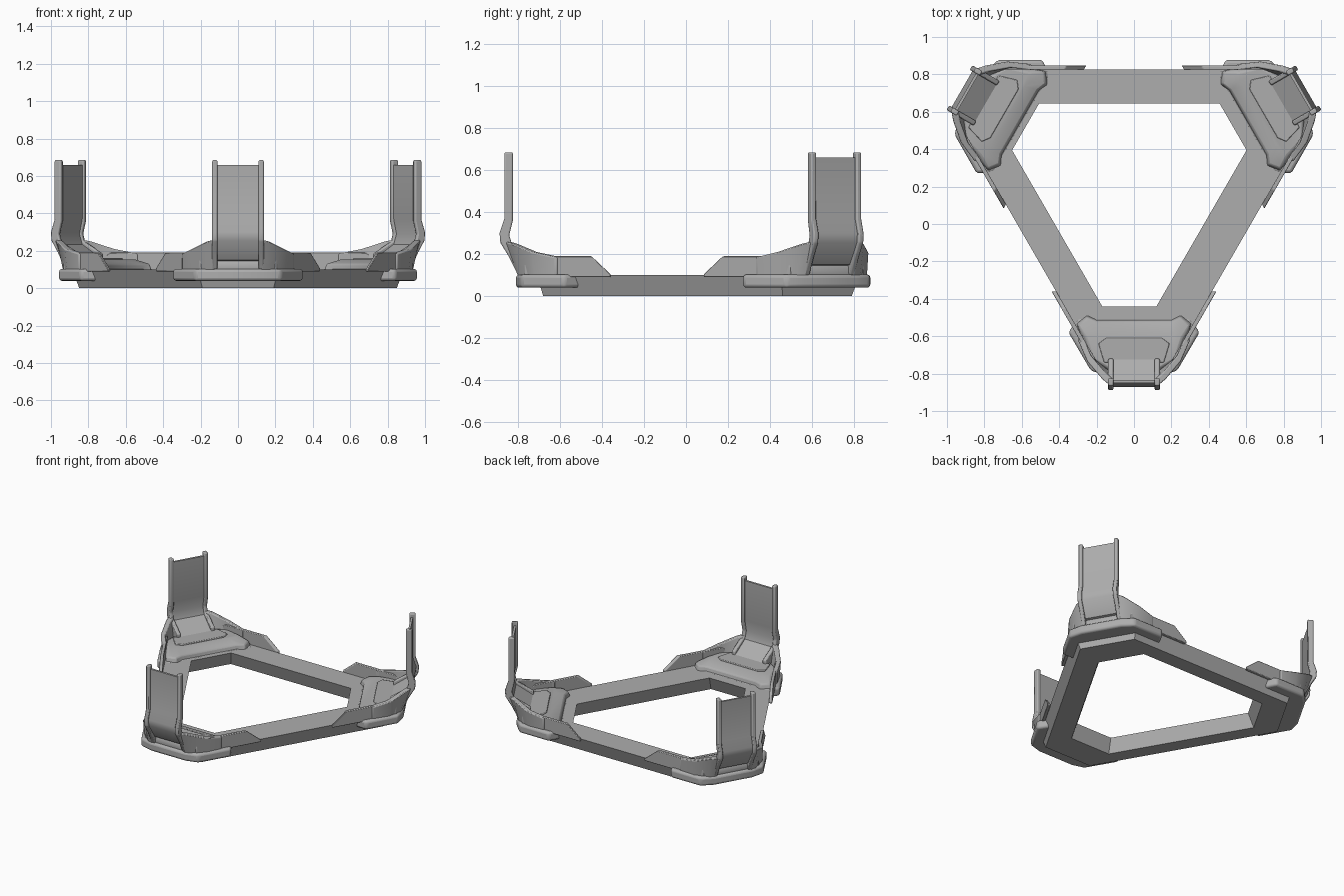
import bpy, bmesh
from math import radians
from mathutils import Matrix, Vector

if "Cube" in bpy.data.objects:
    bpy.data.objects.remove(bpy.data.objects["Cube"], do_unlink=True)

GREY = (0.42, 0.42, 0.42, 1)
mat = bpy.data.materials.new("grey_metal")
mat.use_nodes = True
mat.diffuse_color = GREY
mat.node_tree.nodes["Principled BSDF"].inputs["Base Color"].default_value = GREY
CENTRE = Matrix.Translation((0, 0.19, 0))


def finish(bm, name, bevel=0.0, turn=0, segments=2):
    """Turn a bmesh into a grey object, rotated to its corner of the frame."""
    bmesh.ops.recalc_face_normals(bm, faces=bm.faces)
    me = bpy.data.meshes.new(name)
    bm.to_mesh(me)
    bm.free()
    me.transform(CENTRE @ Matrix.Rotation(radians(turn), 4, 'Z') @ CENTRE.inverted())
    me.materials.append(mat)
    ob = bpy.data.objects.new(name, me)
    bpy.context.collection.objects.link(ob)
    if bevel:
        mod = ob.modifiers.new("soft_edges", 'BEVEL')
        mod.width, mod.segments = bevel, segments
        mod.limit_method, mod.angle_limit = 'ANGLE', radians(25)
    bpy.ops.object.select_all(action='DESELECT')
    ob.select_set(True)
    bpy.context.view_layer.objects.active = ob
    bpy.ops.object.shade_smooth_by_angle(angle=radians(35))
    return ob


def loft(rings, closed=False):
    """Bridge rings of points; cap the ends unless the loft closes on itself."""
    bm = bmesh.new()
    loops = [[bm.verts.new(p) for p in ring] for ring in rings]
    n = len(loops[0])
    pairs = list(zip(loops, loops[1:]))
    if closed:
        pairs.append((loops[-1], loops[0]))
    else:
        bm.faces.new(loops[0])
        bm.faces.new(loops[-1])
    for a, b in pairs:
        for i in range(n):
            j = (i + 1) % n
            bm.faces.new((a[i], a[j], b[j], b[i]))
    return bm


def hexagon(dist, half, z, shift=(0, 0.19)):
    """Three short sides at the given distance and half width, joined by long sides."""
    ring = []
    for turn in (0, 120, 240):
        rot = Matrix.Rotation(radians(turn), 3, 'Z')
        ring += [rot @ Vector((x, -dist, z)) + Vector((*shift, 0)) for x in (-half, half)]
    return ring


def mirrored(half, z):
    """Outline symmetrical about x = 0."""
    return [(x, y, z) for x, y in half] + [(-x, y, z) for x, y in reversed(half)]


def side_profile(points, x0, x1):
    """Extrude a (y, z) outline along x."""
    return loft([[(x, y, z) for y, z in points] for x in (x0, x1)])


# Triangular frame with tapered walls
inner = (-0.025, 0.2)
finish(loft([hexagon(0.90, 0.215, 0.1), hexagon(0.87, 0.19, 0),
             hexagon(0.68, 0.16, 0, inner), hexagon(0.64, 0.145, 0.1, inner)],
            closed=True), "frame")

# Outlines shared by the three corners
BUMPER = [(0.30, -0.50), (0.35, -0.58), (0.23, -0.785), (0.14, -0.81)]
DECK_FOOT = [(0.20, -0.51), (0.25, -0.485), (0.31, -0.53), (0.24, -0.72), (0.13, -0.79)]
DECK_LIP = [(0.20, -0.52), (0.25, -0.50), (0.30, -0.54), (0.24, -0.72), (0.13, -0.79)]
DECK_TOP = [(0.18, -0.59), (0.215, -0.575), (0.255, -0.61), (0.22, -0.72), (0.12, -0.78)]
PAD = [(0.15, -0.61), (0.19, -0.64), (0.16, -0.74)]
RAIL = [(-0.865, 0.685), (-0.865, 0.37), (-0.888, 0.30), (-0.885, 0.255), (-0.845, 0.19),
        (-0.80, 0.10), (-0.72, 0.10), (-0.72, 0.185), (-0.77, 0.215), (-0.83, 0.25),
        (-0.842, 0.29), (-0.825, 0.36), (-0.825, 0.685)]
PANEL = [(-0.85, 0.66), (-0.85, 0.37), (-0.872, 0.30), (-0.868, 0.255), (-0.80, 0.15),
         (-0.72, 0.13), (-0.72, 0.16), (-0.835, 0.235), (-0.852, 0.29), (-0.835, 0.37),
         (-0.835, 0.66)]
FIN = [(-0.36, 0.09), (-0.36, 0.105), (-0.45, 0.19), (-0.72, 0.19), (-0.77, 0.15), (-0.77, 0.09)]
# Skirt stations: x, foot y, top y, top z
SKIRT = [(0.13, -0.80, -0.865, 0.26), (0.17, -0.79, -0.83, 0.25),
         (0.25, -0.72, -0.735, 0.21), (0.30, -0.62, -0.62, 0.185)]

for label, turn in (("front", 0), ("left", 120), ("right", 240)):
    # Bumper and raised deck
    finish(loft([mirrored(BUMPER, 0.04), mirrored(BUMPER, 0.103)]),
           label + "_bumper", 0.016, turn, 3)
    finish(loft([mirrored(DECK_FOOT, 0.09), mirrored(DECK_LIP, 0.13),
                 mirrored(DECK_TOP, 0.155)]), label + "_deck", 0.008, turn)
    finish(loft([mirrored(PAD, 0.15), mirrored(PAD, 0.163)]), label + "_deck_pad", 0.004, turn)

    # Upright post: curved panel between two rails
    finish(side_profile(PANEL, -0.115, 0.115), label + "_post_panel", 0, turn)
    for s, side in ((1, "left"), (-1, "right")):
        finish(side_profile(RAIL, s * 0.11, s * 0.138),
               f"{label}_{side}_rail", 0.007, turn)

        # Skirt wrapping from the rail round the corner
        rings = [[(s * x, foot, 0.09), (s * x, top, z),
                  (s * (x - 0.02), top + 0.03, z), (s * (x - 0.02), foot + 0.03, 0.09)]
                 for x, foot, top, z in SKIRT]
        finish(loft(rings), f"{label}_{side}_skirt", 0.006, turn)

        # Fin lying along the long side of the frame
        rings = [[(s * (d - 0.5 * (0.19 - y)) / 0.866, y, z) for y, z in FIN]
                 for d in (0.635, 0.657)]
        finish(loft(rings), f"{label}_{side}_fin", 0.004, turn)
